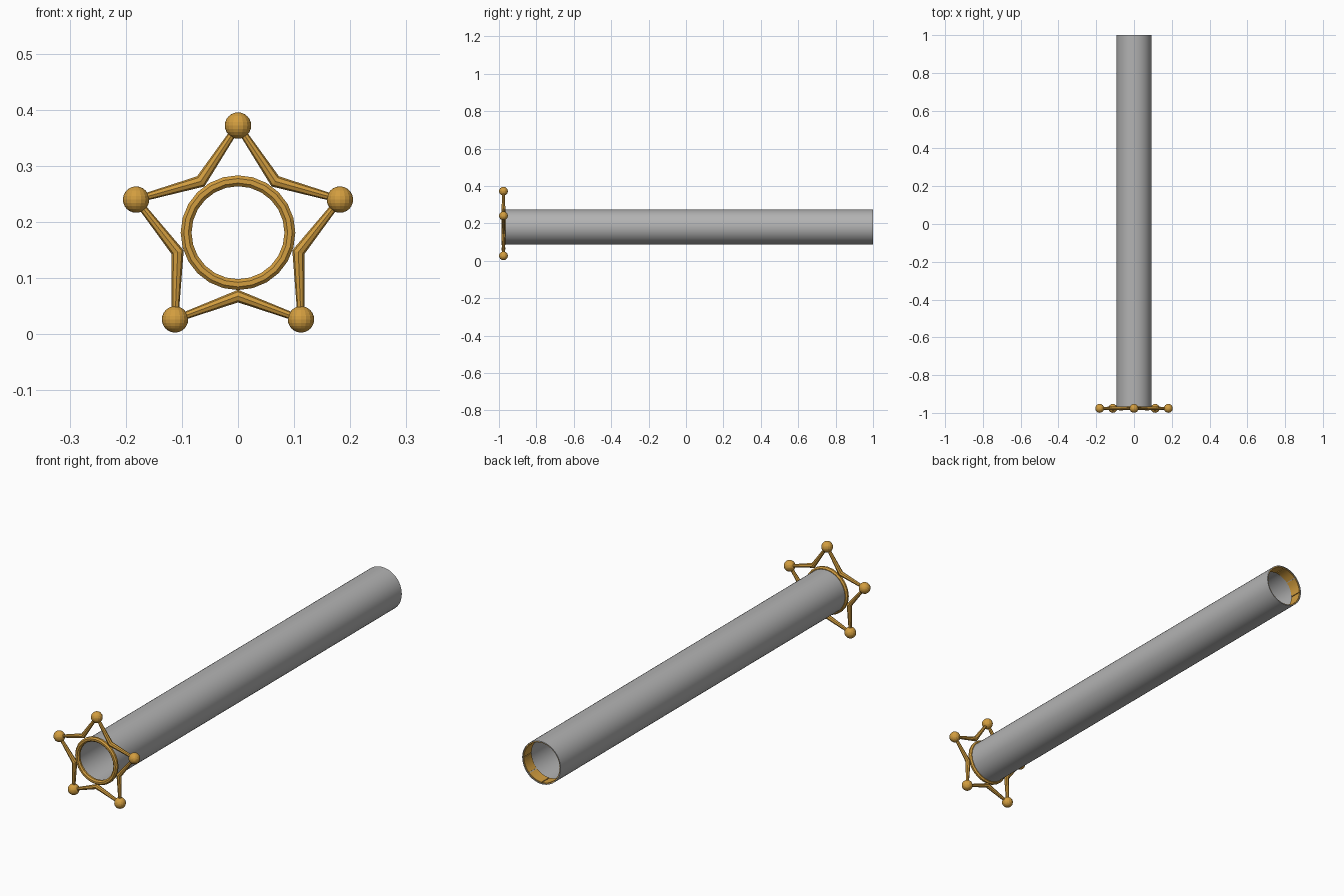
import bpy, bmesh
from math import sin, cos, pi, radians
from mathutils import Vector, Matrix

if "Cube" in bpy.data.objects:
    bpy.data.objects.remove(bpy.data.objects["Cube"])

CENTRE_Z = 0.181
FRONT_Y = -0.976
BALL_R = 0.0235


def material(name, rgb):
    m = bpy.data.materials.new(name)
    m.use_nodes = True
    m.diffuse_color = (*rgb, 1)
    m.node_tree.nodes["Principled BSDF"].inputs["Base Color"].default_value = (*rgb, 1)
    return m


gold = material("warm gold", (0.65, 0.34, 0.05))
grey = material("plain grey", (0.45, 0.45, 0.45))


def add_object(name, bm, mat, smooth=False):
    bmesh.ops.recalc_face_normals(bm, faces=bm.faces)
    mesh = bpy.data.meshes.new(name)
    bm.to_mesh(mesh)
    bm.free()
    mesh.materials.append(mat)
    for p in mesh.polygons:
        p.use_smooth = smooth
    obj = bpy.data.objects.new(name, mesh)
    bpy.context.collection.objects.link(obj)
    if smooth:
        bpy.ops.object.select_all(action="DESELECT")
        obj.select_set(True)
        bpy.context.view_layer.objects.active = obj
        bpy.ops.object.shade_smooth_by_angle(angle=radians(35))
    return obj


def polar(radius, angle, y=FRONT_Y):
    """Point around the wand axis, with angle zero at the top."""
    return Vector((radius * sin(angle), y, CENTRE_Z + radius * cos(angle)))


def sweep(profile, start, end, steps, closed):
    """Turn a closed (radius, y) profile around the axis."""
    bm = bmesh.new()
    count = steps if closed else steps + 1
    rings = [[bm.verts.new(polar(r, start + (end - start) * i / steps, y))
              for r, y in profile] for i in range(count)]
    n = len(profile)
    for i in range(steps):
        a, b = rings[i], rings[(i + 1) % count]
        for j in range(n):
            k = (j + 1) % n
            bm.faces.new((a[j], a[k], b[k], b[j]))
    if not closed:
        bm.faces.new(rings[0])
        bm.faces.new(rings[-1])
    return bm


def box_profile(r0, r1, y0, y1):
    return [(r0, y0), (r1, y0), (r1, y1), (r0, y1)]


# Long hollow tube
add_object("tube", sweep(box_profile(0.09, 0.093, FRONT_Y, 1.0), 0, 2 * pi, 48, True),
           grey, smooth=True)

# Faceted ring around the front opening
ring_profile = [(0.0925 + 0.0105 * cos(t), FRONT_Y + 0.0105 * sin(t))
                for t in (2 * pi * i / 8 + pi / 8 for i in range(8))]
add_object("front_ring", sweep(ring_profile, 0, 2 * pi, 24, True), gold)

# Gold lining panels just inside the back opening
PANELS = 8
for i in range(PANELS):
    a = 2 * pi * i / PANELS
    bm = sweep(box_profile(0.086, 0.0902, 0.945, 0.997), a + 0.02,
               a + 2 * pi / PANELS - 0.02, 6, False)
    add_object(f"lining_panel_{i + 1}", bm, gold, smooth=True)

# Star: tapered bars from each notch to its two tips, and a ball on each tip
for i in range(5):
    tip_angle = 2 * pi * i / 5
    tip = polar(0.191, tip_angle)

    bm = bmesh.new()
    bmesh.ops.create_uvsphere(bm, u_segments=16, v_segments=12, radius=BALL_R,
                              matrix=Matrix.Translation(tip))
    add_object(f"star_ball_{i + 1}", bm, gold)

    for side, label in ((1, "left"), (-1, "right")):
        notch = polar(0.113, tip_angle + side * pi / 5)
        axis = tip - notch
        turn = axis.to_track_quat("Z", "Y").to_matrix().to_4x4()
        bm = bmesh.new()
        bmesh.ops.create_cone(bm, cap_ends=True, segments=8, radius1=0.0105,
                              radius2=0.006, depth=axis.length,
                              matrix=Matrix.Translation((tip + notch) / 2) @ turn)
        # Mitre the notch end so that both bars meet on one plane
        plane_normal = Vector((cos(tip_angle + side * pi / 5), 0,
                               -sin(tip_angle + side * pi / 5)))
        for v in bm.verts:
            if (v.co - notch).dot(axis) < axis.length_squared / 2:
                v.co -= axis * ((v.co - notch).dot(plane_normal) / axis.dot(plane_normal))
        add_object(f"star_bar_{i + 1}_{label}", bm, gold)
